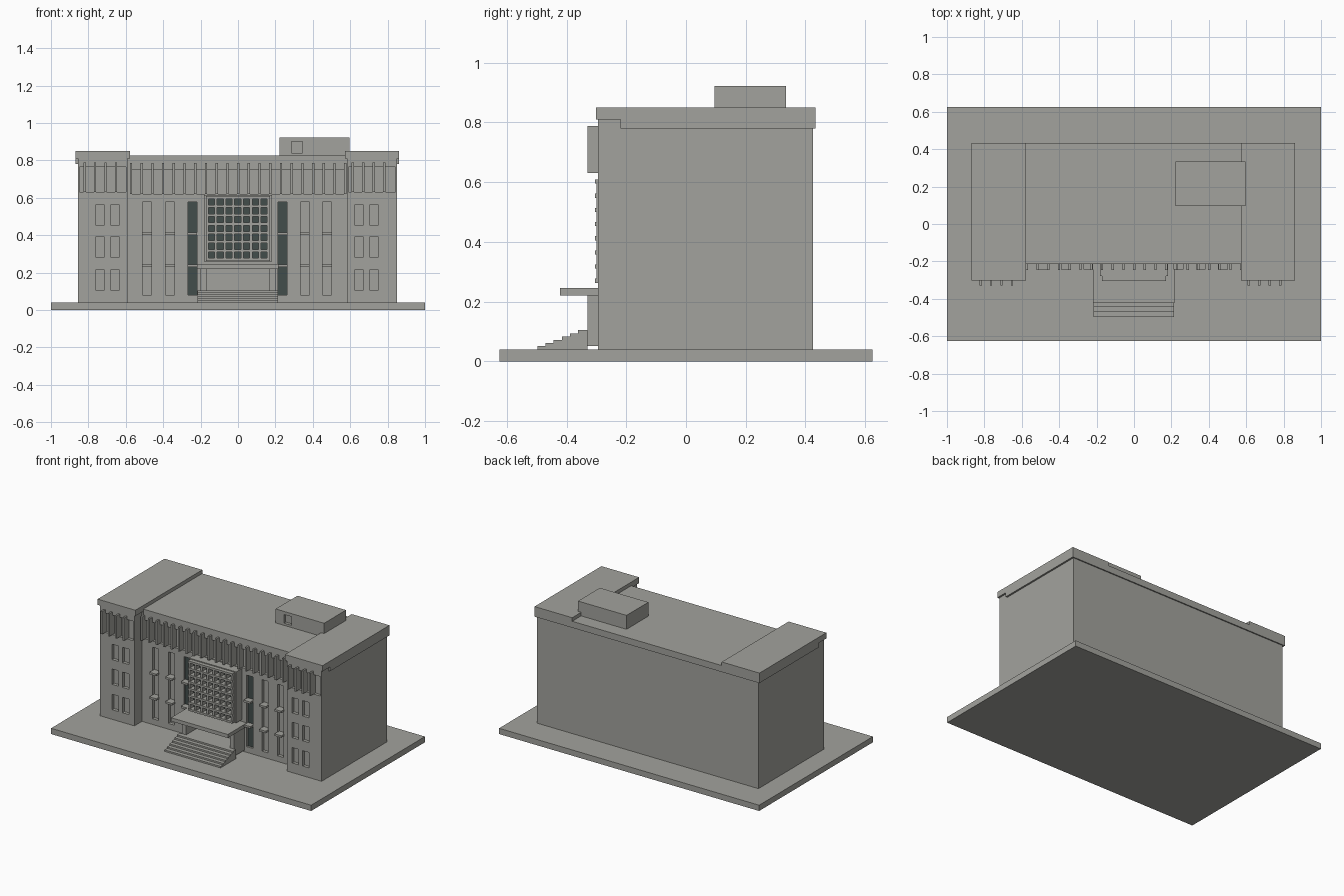
import bpy, bmesh

if "Cube" in bpy.data.objects:
    bpy.data.objects.remove(bpy.data.objects["Cube"])


def material(name, rgb):
    m = bpy.data.materials.new(name)
    m.diffuse_color = (*rgb, 1)
    m.use_nodes = True
    m.node_tree.nodes["Principled BSDF"].inputs["Base Color"].default_value = m.diffuse_color
    return m


STONE = material("grey_stone", (0.365, 0.365, 0.338))
GLASS = material("dark_glass", (0.055, 0.075, 0.070))


def boxes(name, items, mat=STONE):
    """One object made of boxes given as (x0, x1, y0, y1, z0, z1)."""
    bm = bmesh.new()
    for x0, x1, y0, y1, z0, z1 in items:
        vs = bmesh.ops.create_cube(bm, size=1)["verts"]
        for v in vs:
            v.co = (x1 if v.co.x > 0 else x0,
                    y1 if v.co.y > 0 else y0,
                    z1 if v.co.z > 0 else z0)
    mesh = bpy.data.meshes.new(name)
    bm.to_mesh(mesh)
    bm.free()
    mesh.materials.append(mat)
    ob = bpy.data.objects.new(name, mesh)
    bpy.context.collection.objects.link(ob)
    return ob


def carve(ob, items):
    """Cut box-shaped recesses, then drop the cutter."""
    cutter = boxes(ob.name + "_cutter", items)
    cutter.hide_render = True
    mod = ob.modifiers.new("recess", 'BOOLEAN')
    mod.operation, mod.solver, mod.object = 'DIFFERENCE', 'EXACT', cutter
    bpy.context.view_layer.objects.active = ob
    bpy.ops.object.modifier_apply(modifier=mod.name)
    bpy.data.objects.remove(cutter)


WING_Y, MID_Y, BACK_Y = -0.295, -0.212, 0.425
GROUND = 0.04

# Ground slab
boxes("ground_slab", [(-1, 1, -0.625, 0.625, 0, GROUND)])

# Side wings with recessed windows, frieze and fins
wings = (
    ("left", -0.855, -0.59, -0.868, -0.578, (-0.762, -0.682), -0.82),
    ("right", 0.583, 0.85, 0.572, 0.862, (0.623, 0.703), 0.614),
)
for side, x0, x1, rx0, rx1, windows, fin in wings:
    wing = boxes(side + "_wing", [(x0, x1, WING_Y, BACK_Y, GROUND, 0.815)])
    cuts = [(x, x + 0.049, WING_Y - 0.05, WING_Y + 0.022, z, z + 0.107)
            for x in windows for z in (0.107, 0.283, 0.455)]
    cuts.append((x0 + 0.007, x1 - 0.008, WING_Y - 0.05, WING_Y + 0.02, 0.63, 0.765))
    carve(wing, cuts)
    boxes(side + "_wing_fins",
          [(fin + i * 0.056 - 0.006, fin + i * 0.056 + 0.006,
            WING_Y - 0.035, WING_Y + 0.02, 0.63, 0.788) for i in range(4)])
    boxes(side + "_wing_roof", [(rx0, rx1, -0.302, 0.433, 0.81, 0.85),
                                (rx0, rx1, -0.22, 0.433, 0.78, 0.81)])

# Central block with tall windows and frieze
tall_windows = (-0.51, -0.388, 0.333, 0.452)
glass_windows = (-0.268, 0.214)
W = 0.048
centre = boxes("centre_block", [(-0.59, 0.583, MID_Y, BACK_Y, GROUND, 0.79)])
cuts = [(x, x + W, MID_Y - 0.05, MID_Y + 0.022, 0.08, 0.577)
        for x in tall_windows + glass_windows]
cuts.append((-0.578, 0.572, MID_Y - 0.05, MID_Y + 0.02, 0.62, 0.75))
carve(centre, cuts)
boxes("window_glass", [(x, x + W, MID_Y + 0.014, MID_Y + 0.022, 0.08, 0.577)
                       for x in glass_windows], GLASS)
boxes("window_ledges", [(x - 0.002, x + W + 0.002, MID_Y - 0.03, MID_Y + 0.022, z, z + 0.014)
                        for x in tall_windows + glass_windows for z in (0.229, 0.4)])
boxes("centre_fins", [(-0.515 + i * 0.0573 - 0.006, -0.515 + i * 0.0573 + 0.006,
                       MID_Y - 0.033, MID_Y + 0.02, 0.62, 0.785)
                      for i in range(-1, 20)])
boxes("centre_roof", [(-0.59, 0.583, -0.215, 0.433, 0.78, 0.825)])

# Lattice screen over the entrance
boxes("screen_frame", [(-0.183, -0.165, -0.278, MID_Y, 0.26, 0.615),
                       (0.163, 0.181, -0.278, MID_Y, 0.26, 0.615),
                       (-0.183, 0.181, -0.278, MID_Y, 0.602, 0.615),
                       (-0.183, 0.181, -0.278, MID_Y, 0.26, 0.27)])
boxes("screen_glass", [(-0.165, 0.163, -0.262, MID_Y, 0.27, 0.602)], GLASS)
N = 7
cw, ch = 0.328 / N, 0.332 / N
bars = [(-0.165 + i * cw - 0.007, -0.165 + i * cw + 0.007, -0.300, -0.262, 0.266, 0.606)
        for i in range(N + 1)]
bars += [(-0.172, 0.170, -0.305, -0.262, 0.27 + j * ch - 0.007, 0.27 + j * ch + 0.007)
         for j in range(N + 1)]
boxes("screen_lattice", bars)

# Entrance porch, canopy and stairs
boxes("porch", [(-0.2, -0.168, -0.33, MID_Y, 0.052, 0.222),
                (0.168, 0.2, -0.33, MID_Y, 0.052, 0.222),
                (-0.168, 0.168, -0.33, MID_Y, 0.052, 0.104)])
boxes("canopy", [(-0.22, 0.217, -0.422, MID_Y, 0.22, 0.245)])
boxes("stairs", [(-0.217, 0.214, -0.497 + 0.027 * i, -0.33,
                  GROUND + 0.0107 * i, GROUND + 0.0107 * (i + 1)) for i in range(6)])

# Rooftop plant room with a small window
room = boxes("rooftop_room", [(0.223, 0.596, 0.095, 0.335, 0.82, 0.922)])
carve(room, [(0.286, 0.345, 0.05, 0.115, 0.84, 0.9)])
